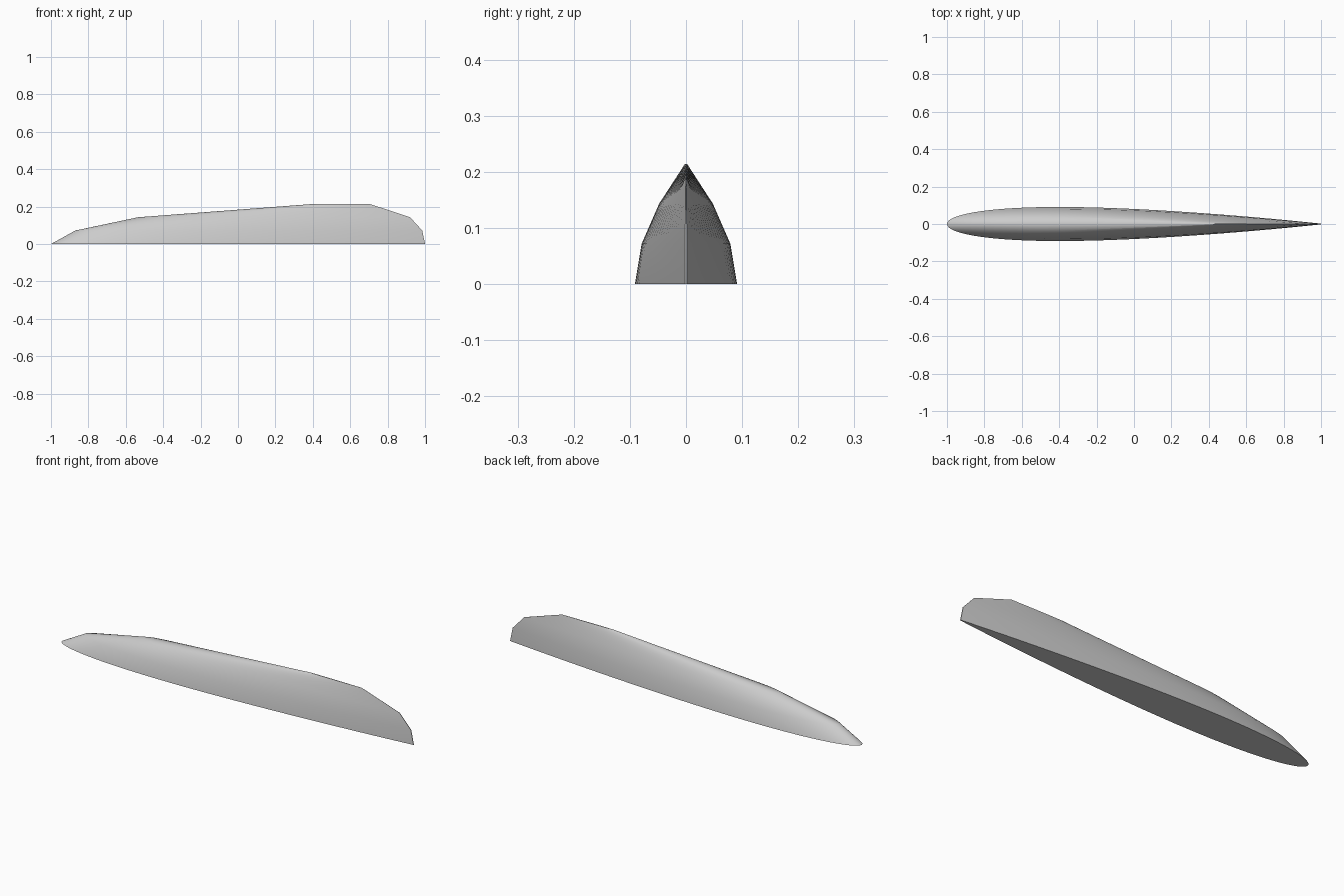
import bpy, bmesh, math

cube = bpy.data.objects.get("Cube")
if cube:
    bpy.data.objects.remove(cube)

# Grey material
grey = bpy.data.materials.new("light grey")
grey.use_nodes = True
colour = (0.6, 0.6, 0.6, 1)
grey.diffuse_color = colour
grey.node_tree.nodes["Principled BSDF"].inputs["Base Color"].default_value = colour

STEPS = 40


def half_width(t):
    """Symmetric foil thickness along the chord, peaking at 1, with a blunt tail."""
    return 10 * (0.2969 * math.sqrt(t) - 0.126 * t - 0.3516 * t**2
                 + 0.2843 * t**3 - 0.1015 * t**4)


def foil_ring(bm, z, nose, tail, width):
    """Closed foil outline: one side tail to nose, then the other back."""
    chord = [(1 - math.cos(math.pi * i / STEPS)) / 2 for i in range(STEPS + 1)]
    path = [(t, 1) for t in reversed(chord)] + [(t, -1) for t in chord[1:]]
    return [bm.verts.new((nose + (tail - nose) * t, side * width * half_width(t), z))
            for t, side in path]


# Fin lofted through sections: height, nose x, tail x, half width
sections = [
    (0.0, -1.0, 1.0, 0.091),
    (0.072, -0.87, 0.985, 0.079),
    (0.143, -0.535, 0.92, 0.048),
    (0.214, 0.40, 0.705, 0.002),
]
bm = bmesh.new()
rings = [foil_ring(bm, *s) for s in sections]
for low, high in zip(rings, rings[1:]):
    for i in range(len(low)):
        j = (i + 1) % len(low)
        bm.faces.new((low[i], low[j], high[j], high[i]))

# Flat base and tip
bm.faces.new(rings[0])
bm.faces.new(rings[-1])
bmesh.ops.recalc_face_normals(bm, faces=bm.faces)

mesh = bpy.data.meshes.new("fin")
bm.to_mesh(mesh)
bm.free()
mesh.materials.append(grey)
fin = bpy.data.objects.new("fin", mesh)
bpy.context.collection.objects.link(fin)
bpy.context.view_layer.objects.active = fin
fin.select_set(True)
bpy.ops.object.shade_smooth_by_angle(angle=math.radians(35))
